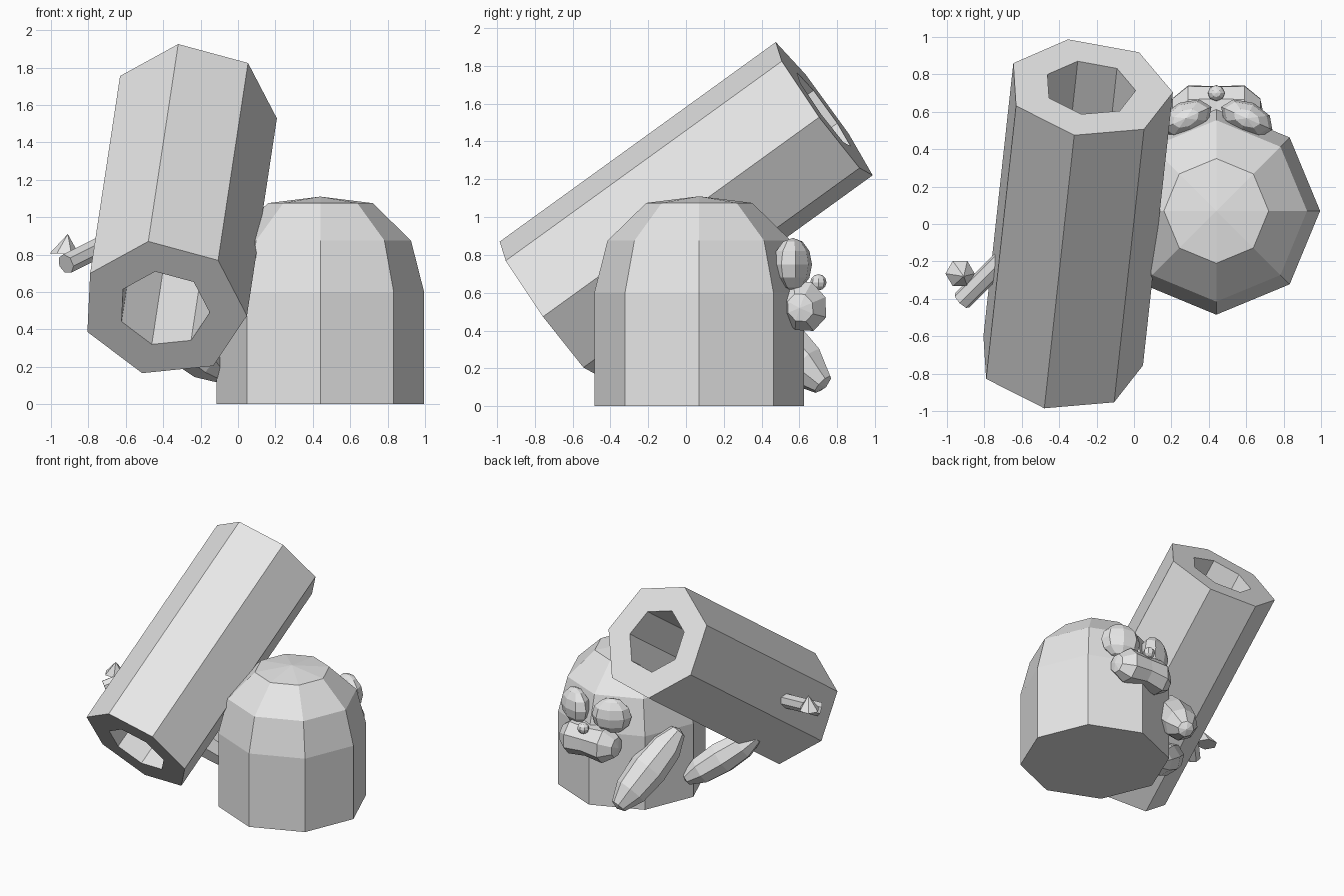
import bpy, bmesh, math
from mathutils import Vector, Matrix

if "Cube" in bpy.data.objects:
    bpy.data.objects.remove(bpy.data.objects["Cube"])

grey = bpy.data.materials.new("plain_grey")
grey.diffuse_color = (0.8, 0.8, 0.8, 1)
grey.use_nodes = True
grey.node_tree.nodes["Principled BSDF"].inputs["Base Color"].default_value = grey.diffuse_color


def finish(name, bm):
    bmesh.ops.recalc_face_normals(bm, faces=bm.faces)
    me = bpy.data.meshes.new(name)
    bm.to_mesh(me)
    bm.free()
    me.materials.append(grey)
    ob = bpy.data.objects.new(name, me)
    bpy.context.collection.objects.link(ob)
    return ob


def bridge(bm, a, b):
    n = len(a)
    for i in range(n):
        bm.faces.new((a[i], a[(i + 1) % n], b[(i + 1) % n], b[i]))


def ring(bm, centre, u, v, n, r):
    return [bm.verts.new(centre + (u * math.cos(t) + v * math.sin(t)) * r)
            for t in (2 * math.pi * i / n for i in range(n))]


def loft(name, rings, n, u, v):
    """Closed tube through (centre, radius) pairs; radius 0 makes a point."""
    bm = bmesh.new()
    prev = None
    for k, (c, r) in enumerate(rings):
        c = Vector(c)
        cur = ring(bm, c, u, v, n, r) if r else [bm.verts.new(c)]
        if prev and len(prev) > 1 and len(cur) > 1:
            bridge(bm, prev, cur)
        elif prev:
            tip, loop = (prev[0], cur) if len(prev) == 1 else (cur[0], prev)
            for i in range(n):
                bm.faces.new((loop[i], loop[(i + 1) % n], tip))
        if len(cur) > 1 and k in (0, len(rings) - 1):
            bm.faces.new(cur)
        prev = cur
    return finish(name, bm)


def frame(axis, hint=Vector((0, 0, 1))):
    d = axis.normalized()
    u = (hint - d * hint.dot(d)).normalized()
    return u, d.cross(u)


def limb(name, a, b, r, n=8):
    """Faceted spindle between two tips."""
    a, b = Vector(a), Vector(b)
    u, v = frame(b - a)
    prof = [(0, 0), (.03, .42), (.22, .86), (.5, 1), (.78, .86), (.97, .42), (1, 0)]
    return loft(name, [(a.lerp(b, t), r * s) for t, s in prof], n, u, v)


def ball(name, centre, size, turn=0, segs=8, rings=6):
    bm = bmesh.new()
    bmesh.ops.create_uvsphere(bm, u_segments=segs, v_segments=rings, radius=1)
    m = (Matrix.Translation(centre) @ Matrix.Rotation(turn, 4, 'Z')
         @ Matrix.Diagonal((*size, 1)))
    bmesh.ops.transform(bm, matrix=m, verts=bm.verts)
    return finish(name, bm)


X, Y, Z = Vector((1, 0, 0)), Vector((0, 1, 0)), Vector((0, 0, 1))
CX, CY = 0.44, 0.07

# Domed eight-sided body
body = [(0, .555), (.6, .555), (.875, .485), (1.075, .28), (1.11, 0)]
loft("body", [((CX, CY, z), r) for z, r in body], 8, X, Y)

# Seven-sided hollow barrel
top = Vector((-.237, .726, 1.565))
axis = Vector((.16, 1.46, 1.055))
u, v = frame(axis, Vector((-.083, -.251, .365)))
bm = bmesh.new()
loops = [ring(bm, c, u, v, 7, r) for c, r in
         ((top, .447), (top - axis, .447), (top - axis, .247), (top, .247))]
for i in range(4):
    bridge(bm, loops[i], loops[(i + 1) % 4])
finish("barrel", bm)

# Eyes, mirrored about the body centre
for side, label in ((-1, "left"), (1, "right")):
    ball(label + "_eye", (CX + side * .163, .565, .75), (.15, .09, .14), -side * .42)

# Muzzle: rounded bar curving back at both ends
muzzle = [(-.25, 0), (-.235, .075), (-.15, .135), (0, .118), (.15, .135), (.235, .075), (.25, 0)]
loft("muzzle", [((CX + x, .632 - .5 * x * x, .535 - .25 * x * x), r) for x, r in muzzle],
     8, (Y * math.cos(.39) + Z * math.sin(.39)) * .93,
     (Z * math.cos(.39) - Y * math.sin(.39)) * 1.05)
ball("nose", (CX, .70, .655), (.047, .043, .043))

# Arms reaching to the barrel
limb("front_arm", (.11, .74, .10), (-.10, .22, .61), .145)
limb("rear_arm", (-.08, .13, .15), (-.54, -.17, .53), .125)

# Stub and small cone on the barrel's side
a, b = Vector((-.92, -.41, .75)), Vector((-.68, -.17, .87))
su, sv = frame(b - a)
loft("side_stub", [(a, .055), (b, .055)], 7, su, sv)
loft("side_cone", [((-.93, -.265, .805), .078), ((-.91, -.28, .91), 0)], 6, X, Y)
